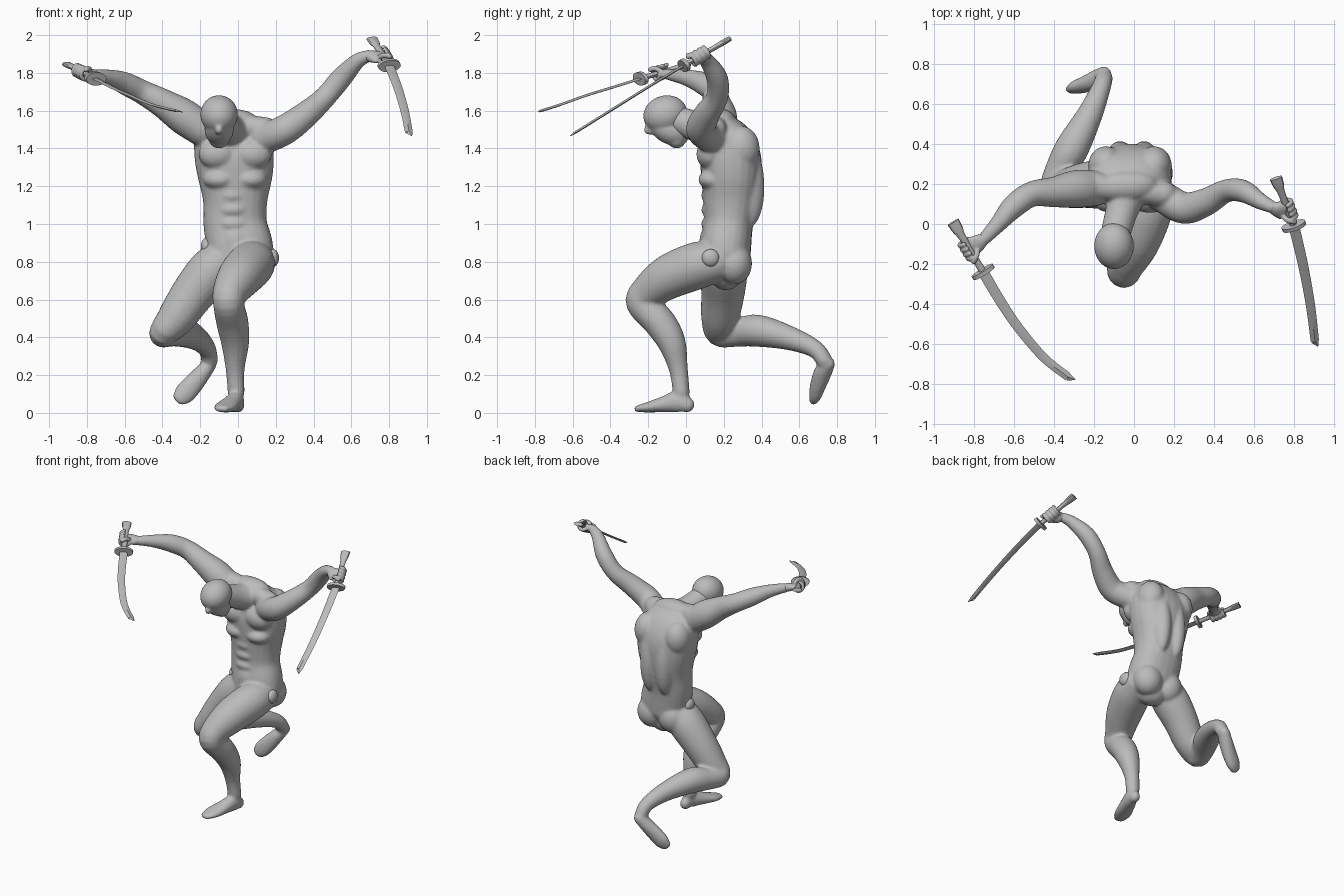
import bpy, bmesh, math
from mathutils import Vector, Matrix

cube = bpy.data.objects.get("Cube")
if cube:
    bpy.data.objects.remove(cube, do_unlink=True)

clay = bpy.data.materials.new("clay grey")
clay.use_nodes = True
clay.diffuse_color = (0.5, 0.5, 0.5, 1)
clay.node_tree.nodes["Principled BSDF"].inputs["Base Color"].default_value = (0.5, 0.5, 0.5, 1)

X = Vector((1, 0, 0))


def spline(keys, steps):
    """Smooth path through the key sections."""
    out = []
    for i in range(len(keys) - 1):
        a, b, c, d = (keys[max(0, min(len(keys) - 1, i + k))] for k in (-1, 0, 1, 2))
        for s in range(steps):
            t = s / steps
            out.append([q + t / 2 * (r - p + t * (2 * p - 5 * q + 4 * r - e + t * (3 * q - p - 3 * r + e)))
                        for p, q, r, e in zip(a, b, c, d)])
    return out + [list(keys[-1])]


def loft(bm, keys, ref=X, sides=24, steps=5, rounded=True, power=1.0):
    """Tube through sections (x, y, z, half width along ref, half depth)."""
    keys = [tuple(k) if len(k) == 5 else tuple(k) + (k[3],) for k in keys]
    path = spline(keys, steps)
    pts = [Vector(p[:3]) for p in path]
    frames = []
    for i, p in enumerate(path):
        t = (pts[min(i + 1, len(pts) - 1)] - pts[max(i - 1, 0)]).normalized()
        side = (ref - t * ref.dot(t)).normalized()
        frames.append((pts[i], side, t.cross(side), p[3], p[4], t))
    if rounded:
        def dome(frame, sign):
            p, s, n, a, b, t = frame
            return [(p + t * sign * min(a, b) * math.sin(q), s, n, a * math.cos(q), b * math.cos(q), t)
                    for q in (0.4, 0.8, 1.15, 1.4)]
        frames = dome(frames[0], -1)[::-1] + frames + dome(frames[-1], 1)
    rings = []
    for p, s, n, a, b, t in frames:
        ring = []
        for k in range(sides):
            c, d = math.cos(math.tau * k / sides), math.sin(math.tau * k / sides)
            c, d = (math.copysign(abs(v) ** power, v) for v in (c, d))
            ring.append(bm.verts.new(p + s * a * c + n * b * d))
        rings.append(ring)
    for low, high in zip(rings, rings[1:]):
        for k in range(sides):
            j = (k + 1) % sides
            bm.faces.new((low[k], low[j], high[j], high[k]))
    bm.faces.new(rings[0][::-1])
    bm.faces.new(rings[-1])


def ball(bm, center, size, tilt=0.0):
    """Ellipsoid, tilted about x."""
    m = Matrix.Translation(center) @ Matrix.Rotation(tilt, 4, "X") @ Matrix.Diagonal((*size, 1))
    bmesh.ops.create_uvsphere(bm, u_segments=24, v_segments=16, radius=1, matrix=m)


def finish(bm, name, voxel=0, smooth=0):
    """Turn a bmesh into an object, fusing overlapping forms when asked."""
    bmesh.ops.recalc_face_normals(bm, faces=bm.faces)
    mesh = bpy.data.meshes.new(name)
    bm.to_mesh(mesh)
    bm.free()
    mesh.materials.append(clay)
    mesh.shade_smooth()
    obj = bpy.data.objects.new(name, mesh)
    bpy.context.collection.objects.link(obj)
    if voxel:
        fuse = obj.modifiers.new("fuse", "REMESH")
        fuse.mode = "VOXEL"
        fuse.voxel_size = voxel
        fuse.use_smooth_shade = True
        relax = obj.modifiers.new("relax", "SMOOTH")
        relax.factor = 0.5
        relax.iterations = smooth
    else:
        mesh.set_sharp_from_angle(angle=math.radians(35))
    return obj


# Torso with pelvis
body = bmesh.new()
loft(body, [(.03, .21, .74, .10, .09), (.02, .205, .80, .165, .13), (.01, .21, .88, .175, .135),
            (-.015, .225, 1.0, .168, .13), (-.015, .235, 1.12, .17, .145), (-.015, .24, 1.25, .198, .16),
            (-.02, .235, 1.36, .21, .16), (-.03, .215, 1.46, .20, .13), (-.03, .19, 1.53, .15, .08)],
     power=.88)
for side in (-1, 1):
    ball(body, (-.015 + side * .095, .125, 1.37), (.1, .07, .08))          # chest
    ball(body, (-.015 + side * .08, .145, 1.235), (.09, .08, .055))        # rib arch
    ball(body, (-.01 + side * .06, .32, 1.22), (.07, .095, .24), .05)      # back muscle
    ball(body, (.01 + side * .085, .255, .79), (.1, .095, .11))            # glute
    ball(body, (-.02 + side * .12, .29, 1.4), (.09, .1, .12))              # shoulder blade
for row in range(3):
    ball(body, (-.025, .14, 1.15 - row * .075), (.085, .06, .042))         # abdominals
ball(body, (-.01, .13, .9), (.08, .06, .1))

# Neck and trapezius
loft(body, [(-.02, .18, 1.48, .1), (-.06, .07, 1.51, .082), (-.09, -.04, 1.55, .075)])
loft(body, [(-.19, .19, 1.54, .07), (-.04, .17, 1.53, .06), (.15, .15, 1.5, .065)], ref=Vector((0, 1, 0)))

# Arms
Z = Vector((0, 0, 1))
loft(body, [(.14, .14, 1.45, .08), (.25, .08, 1.5, .08), (.36, .11, 1.58, .07), (.46, .165, 1.67, .058),
            (.545, .165, 1.77, .057), (.63, .115, 1.86, .042), (.69, .085, 1.89, .032)], ref=Z)
loft(body, [(-.19, .18, 1.5, .09), (-.29, .175, 1.57, .095), (-.4, .16, 1.64, .077), (-.51, .15, 1.7, .064),
            (-.6, .09, 1.745, .06), (-.68, 0, 1.775, .043), (-.75, -.075, 1.788, .032)], ref=Z)

# Planted left leg and kneeling right leg
loft(body, [(.09, .16, .8, .11), (.065, .06, .78, .125), (.01, -.09, .72, .118), (-.04, -.2, .64, .095),
            (-.05, -.235, .58, .082), (-.03, -.14, .48, .085), (-.015, -.075, .37, .074),
            (-.015, -.04, .23, .05), (-.01, -.025, .11, .045)])
loft(body, [(-.08, .2, .81, .115), (-.15, .2, .74, .125), (-.24, .195, .63, .115), (-.33, .18, .5, .1),
            (-.395, .18, .425, .076), (-.37, .27, .425, .075), (-.31, .38, .435, .085),
            (-.22, .55, .395, .064), (-.165, .68, .34, .048), (-.15, .73, .28, .044)], ref=Vector((1, -.5, 0)))

# Feet
loft(body, [(0, .01, .04, .034, .04), (-.01, -.04, .06, .042, .058), (-.04, -.12, .045, .053, .042),
            (-.07, -.2, .03, .058, .028), (-.085, -.255, .022, .04, .018)])
loft(body, [(-.15, .75, .26, .038, .04), (-.185, .725, .215, .045, .048), (-.24, .70, .15, .055, .042),
            (-.285, .685, .1, .056, .034), (-.31, .675, .075, .042, .024)], ref=Vector((1, 0, -1)))
finish(body, "body", .01, 5)

# Head with a plain face
head = bmesh.new()
ball(head, (-.1, -.11, 1.58), (.1, .118, .1), .3)
ball(head, (-.1, -.09, 1.5), (.077, .115, .075), -.5)
ball(head, (-.1, -.05, 1.45), (.055, .05, .05))
ball(head, (-.1, -.19, 1.5), (.022, .035, .028))
finish(head, "head", .008, 6)

# Hip joint caps
for name, spot in (("left_hip_joint", (.185, .13, .82)), ("right_hip_joint", (-.165, .2, .88))):
    cap = bmesh.new()
    ball(cap, spot, (.032, .047, .047))
    finish(cap, name)


def sword(name, pommel, blade, width):
    """Curved single blade, oval guard and flared grip."""
    pommel, guard, flat = Vector(pommel), Vector(blade[0]), Vector(width).normalized()
    axis = (guard - pommel).normalized()
    bm = bmesh.new()
    last = len(blade) - 1
    loft(bm, [(*p, .027 - .006 * i / last, .007) for i, p in enumerate(blade)],
         flat, sides=4, rounded=False)
    tip = Vector(blade[-1])
    out = (tip - Vector(blade[-2])).normalized()
    loft(bm, [(*tip, .021, .007), (*(tip + out * .035 + flat * .012), .002, .002)], flat,
         sides=4, steps=1, rounded=False)
    finish(bm, name + "_blade")
    bm = bmesh.new()
    loft(bm, [(*(guard - axis * .01), .062, .036), (*(guard + axis * .01), .062, .036)], flat,
         steps=1, rounded=False)
    finish(bm, name + "_guard")
    bm = bmesh.new()
    loft(bm, [(*pommel, .032, .014), (*pommel.lerp(guard, .15), .028, .015),
              (*pommel.lerp(guard, .35), .018, .014), (*guard, .018, .014)], flat, sides=12, rounded=False)
    finish(bm, name + "_grip")


def hand(name, grip, axis, wrist, turn):
    """Fist closed around a grip."""
    grip, wrist, d = Vector(grip), Vector(wrist), Vector(axis).normalized()
    w = wrist - grip
    w = (w - d * w.dot(d)).normalized()
    u = d.cross(w) * turn
    bm = bmesh.new()
    loft(bm, [(*wrist, .03, .028), (*wrist.lerp(grip + w * .03, .5), .042, .027),
              (*(grip + w * .028), .05, .02)], ref=d)

    def curl(offset, start, stop, thick, slide=0.0):
        keys = []
        for i in range(6):
            q = start + (stop - start) * i / 5
            p = grip + d * (offset + slide * i / 5) + (w * math.cos(q) + u * math.sin(q)) * .031
            keys.append((*p, thick))
        loft(bm, keys, ref=d, sides=12, steps=3)
    for i in range(4):
        curl((i - 1.5) * .027, 0.3, 4.2, .0135 - .001 * abs(i - 1.5))
    curl(.02, -.2, -2.2, .014, .04)
    finish(bm, name, .005, 3)


# Left sword and fist
sword("left_sword", (.71, .23, 1.98), [(.80, -.01, 1.84), (.845, -.2, 1.725), (.882, -.4, 1.6), (.905, -.585, 1.485)],
      (1, .2, 0))
hand("left_hand", (.77, .07, 1.89), (.09, -.24, -.14), (.69, .085, 1.89), 1)

# Right sword and fist
sword("right_sword", (-.905, .01, 1.845), [(-.755, -.24, 1.77), (-.66, -.4, 1.72), (-.57, -.53, 1.68), (-.45, -.67, 1.63),
      (-.33, -.765, 1.6)], (.76, .65, 0))
hand("right_hand", (-.825, -.125, 1.805), (.15, -.25, -.075), (-.75, -.075, 1.788), -1)
